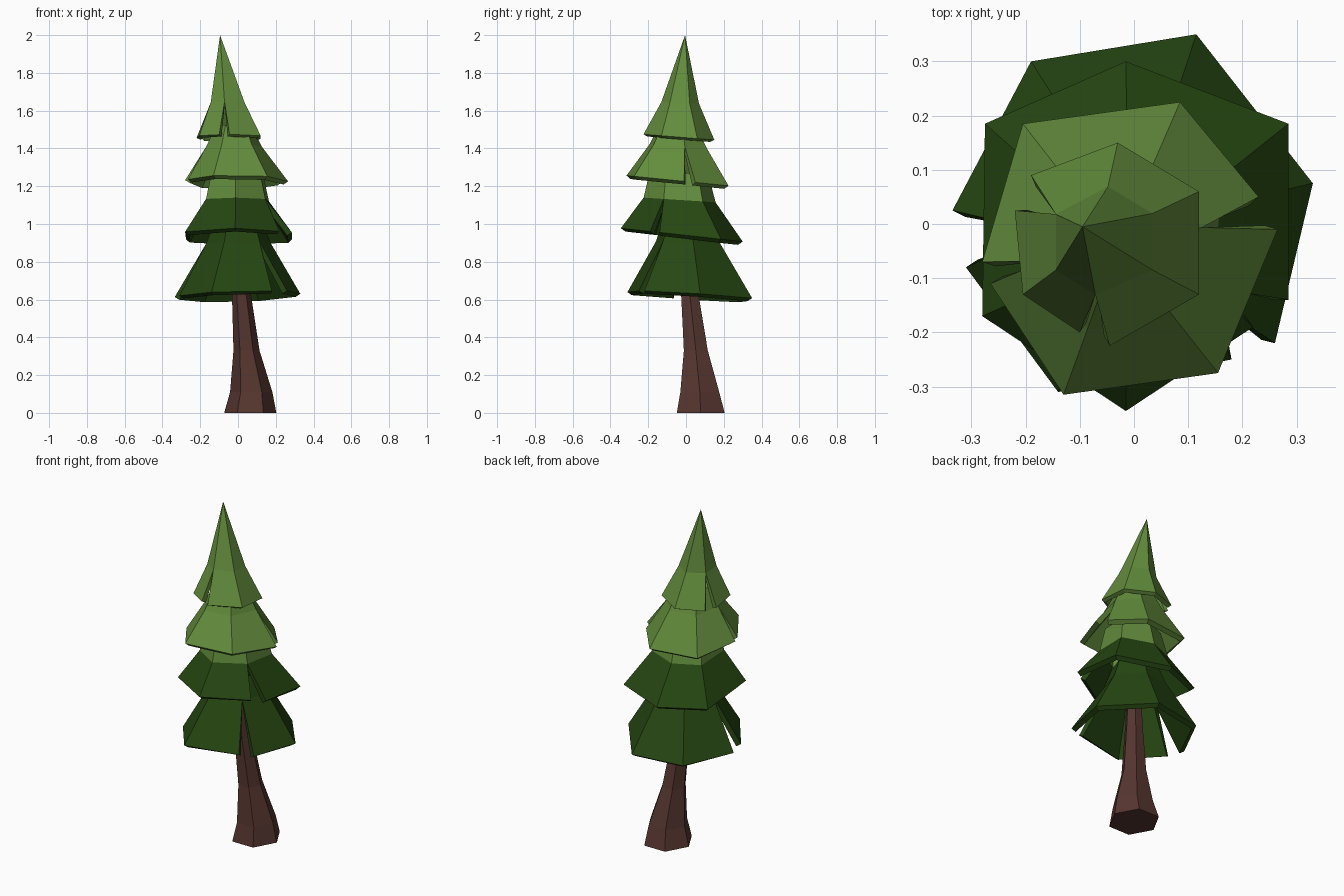
import bpy, bmesh, math

if "Cube" in bpy.data.objects:
    bpy.data.objects.remove(bpy.data.objects["Cube"])


def material(name, rgb):
    m = bpy.data.materials.new(name)
    m.diffuse_color = (*rgb, 1)
    m.use_nodes = True
    m.node_tree.nodes["Principled BSDF"].inputs["Base Color"].default_value = m.diffuse_color
    return m


LIGHT = material("light green", (0.125, 0.265, 0.046))
DARK = material("dark green", (0.019, 0.063, 0.006))
BARK = material("brown bark", (0.094, 0.037, 0.029))


def finish(bm, name, mats):
    me = bpy.data.meshes.new(name)
    bm.to_mesh(me)
    bm.free()
    ob = bpy.data.objects.new(name, me)
    bpy.context.collection.objects.link(ob)
    for m in mats:
        me.materials.append(m)
    return ob


def tier(name, hem, gaps, base_z, tilt, centre, rings, mats, thick=0.03):
    """Skirt of branches: clockwise hem points, slits after the hem indices in
    gaps, rings going up as (z, scale, centre or None)."""
    bm = bmesh.new()
    n = len(hem)
    tx, ty = tilt
    loops = [[bm.verts.new((x, y, base_z + tx * x + ty * y)) for x, y in hem]]
    for z, s, c in rings:
        cx, cy = c or centre
        if s == 0:
            loops.append([bm.verts.new((cx, cy, z))] * n)
            continue
        pts = list(hem)
        for g in gaps:                       # both slit edges meet at one point
            a, b = hem[g], hem[(g + 1) % n]
            pts[g] = pts[(g + 1) % n] = ((a[0] + b[0]) / 2, (a[1] + b[1]) / 2)
        seen = {}
        for p in pts:
            if p not in seen:
                x, y = cx + (p[0] - cx) * s, cy + (p[1] - cy) * s
                seen[p] = bm.verts.new((x, y, z + (tx * x + ty * y) * s))
        loops.append([seen[p] for p in pts])
    for k in range(len(rings)):
        lo, up = loops[k], loops[k + 1]
        for i in range(n):
            if k == 0 and i in gaps:
                continue
            j = (i + 1) % n
            vs = list(dict.fromkeys((up[i], up[j], lo[j], lo[i])))
            if len(vs) > 2:
                f = bm.faces.new(vs)
                f.material_index = min(k, len(mats) - 1)
    ob = finish(bm, name, mats)
    mod = ob.modifiers.new("thickness", "SOLIDIFY")
    mod.thickness = thick
    mod.offset = -1
    return ob


# Trunk: leaning, flared hexagon
bm = bmesh.new()
prev = None
for cx, cy, z, r in [(0.065, 0.078, 0, 0.138), (0.07, 0.073, 0.11, 0.112),
                     (0.045, 0.052, 0.33, 0.069), (0.018, 0.02, 0.63, 0.05),
                     (0.0, 0.0, 0.95, 0.035)]:
    ring = [bm.verts.new((cx + r * math.cos(math.radians(60 * i)),
                          cy + r * 1.06 * math.sin(math.radians(60 * i)), z))
            for i in range(6)]
    if prev:
        for i in range(6):
            j = (i + 1) % 6
            bm.faces.new((prev[i], prev[j], ring[j], ring[i]))
    else:
        bm.faces.new(ring[::-1])
    prev = ring
bm.faces.new(prev)
finish(bm, "trunk", [BARK])

# Lowest skirt, slit at the front right and the left
tier("lowest_branches",
     [(-0.19, 0.30), (0.115, 0.35), (0.33, 0.075), (0.26, -0.22),
      (0.18, -0.25), (-0.14, -0.31), (-0.31, -0.08), (-0.335, 0.025)],
     {3, 6}, 0.625, (0.03, -0.06), (0, 0),
     [(0.90, 0.52, None), (1.02, 0.38, None)], [DARK])

# Second skirt, light green collar on top, slit at the right
tier("lower_branches",
     [(-0.015, 0.30), (0.285, 0.185), (0.285, -0.14), (0.22, -0.19),
      (-0.015, -0.345), (-0.28, -0.17), (-0.275, 0.185)],
     {2}, 0.94, (0, -0.11), (-0.01, -0.05),
     [(1.125, 0.59, None), (1.27, 0.48, None)], [DARK, LIGHT])

# Third skirt, slits at the right and the left
tier("upper_branches",
     [(-0.205, 0.185), (0.085, 0.225), (0.23, 0.05), (0.265, -0.01),
      (0.155, -0.275), (-0.13, -0.315), (-0.265, -0.11), (-0.28, -0.07)],
     {2, 6}, 1.225, (0, -0.1), (-0.03, -0.04),
     [(1.41, 0.56, None), (1.52, 0.36, None)], [LIGHT])

# Pointed top, slits at the front and the left
tier("tree_top",
     [(-0.19, 0.09), (-0.03, 0.15), (0.12, 0.06), (0.12, -0.13),
      (-0.045, -0.225), (-0.10, -0.20), (-0.205, -0.13), (-0.22, 0.025)],
     {4, 7}, 1.457, (0, -0.08), (-0.07, -0.03),
     [(1.64, 0.55, None), (2.0, 0, (-0.095, -0.005))], [LIGHT], 0.025)
